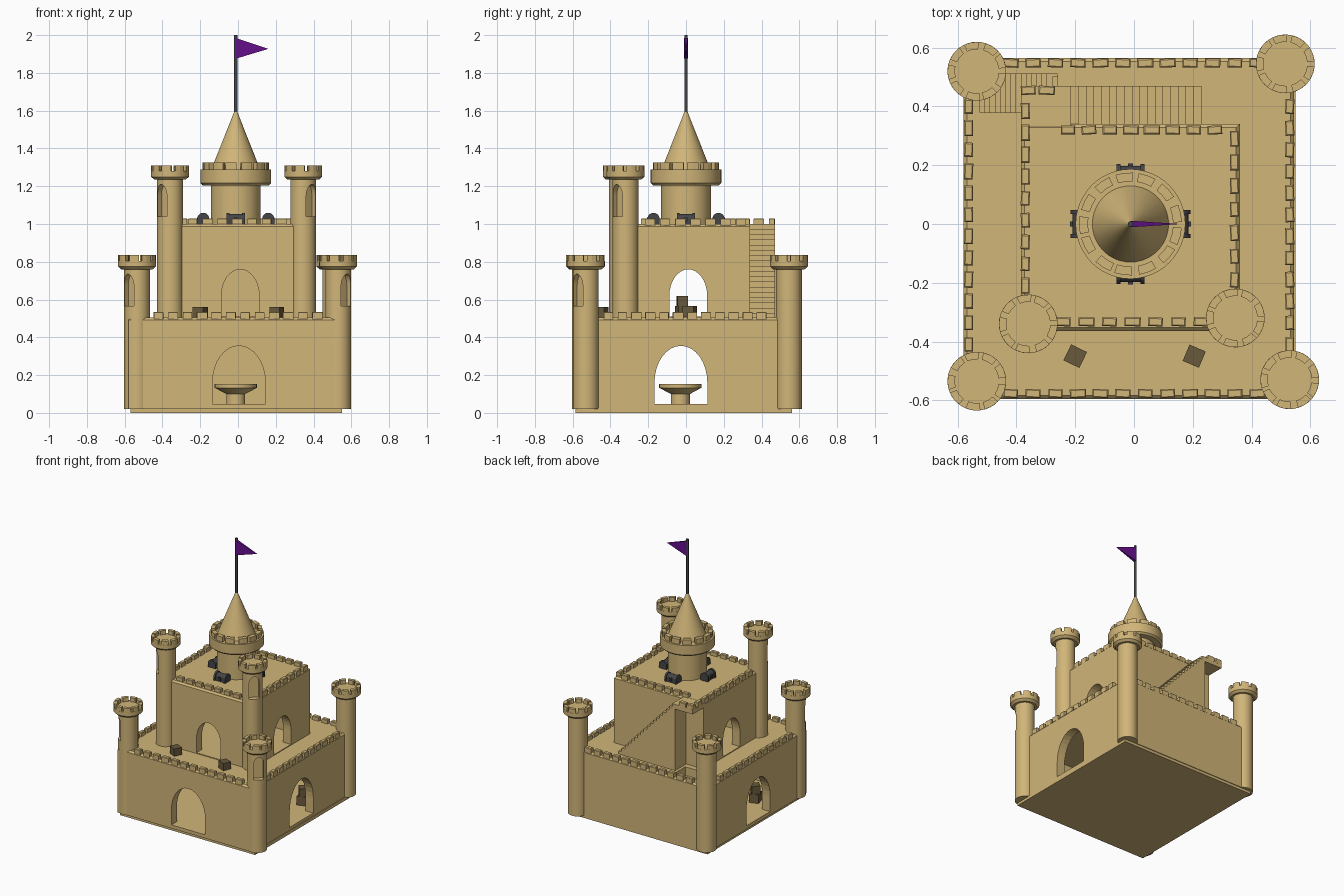
import bpy, bmesh, math, random
from mathutils import Matrix, Vector

if "Cube" in bpy.data.objects:
    bpy.data.objects.remove(bpy.data.objects["Cube"])

random.seed(4)


def material(name, rgb):
    m = bpy.data.materials.new(name)
    m.diffuse_color = (*rgb, 1)
    m.use_nodes = True
    m.node_tree.nodes["Principled BSDF"].inputs["Base Color"].default_value = m.diffuse_color
    return m


SAND = material("sandstone", (0.64, 0.465, 0.19))
WOOD = material("brown_wood", (0.14, 0.1, 0.045))
IRON = material("dark_iron", (0.06, 0.06, 0.065))
PURPLE = material("purple_cloth", (0.13, 0.005, 0.26))


def finish(bm, name, mat, smooth=False):
    bmesh.ops.recalc_face_normals(bm, faces=bm.faces)
    me = bpy.data.meshes.new(name)
    bm.to_mesh(me)
    bm.free()
    ob = bpy.data.objects.new(name, me)
    bpy.context.collection.objects.link(ob)
    me.materials.append(mat)
    if smooth:
        smooth_shade(ob)
    return ob


def activate(ob):
    bpy.ops.object.select_all(action='DESELECT')
    ob.select_set(True)
    bpy.context.view_layer.objects.active = ob


def smooth_shade(ob):
    activate(ob)
    bpy.ops.object.shade_smooth_by_angle(angle=math.radians(35))


def box(bm, lo, hi, rot=0, bevel=0):
    lo, hi = Vector(lo), Vector(hi)
    mat = (Matrix.Translation((lo + hi) / 2) @ Matrix.Rotation(rot, 4, 'Z')
           @ Matrix.Diagonal((*(hi - lo), 1)))
    vs = bmesh.ops.create_cube(bm, size=1, matrix=mat)['verts']
    if bevel:  # round only the upper edges
        top = [e for e in {e for v in vs for e in v.link_edges}
               if all(v.co.z > (lo.z + hi.z) / 2 for v in e.verts)]
        bmesh.ops.bevel(bm, geom=top, offset=bevel, segments=1, affect='EDGES')


def lathe(bm, cx, cy, profile, n=40):
    rings = [[bm.verts.new((cx + r * math.cos(2 * math.pi * i / n),
                            cy + r * math.sin(2 * math.pi * i / n), z))
              for i in range(n)] for r, z in profile]
    for a, b in zip(rings, rings[1:]):
        for i in range(n):
            j = (i + 1) % n
            bm.faces.new((a[i], a[j], b[j], b[i]))
    bm.faces.new(rings[0][::-1])
    bm.faces.new(rings[-1])


def arch(width, z0, spring, z1, y0, y1, place):
    """Arched prism along local y, used as a cutter."""
    bm = bmesh.new()
    w = width / 2
    pts = [(-w, z0), (w, z0)] + [
        (w * math.cos(math.pi * k / 16), spring + (z1 - spring) * math.sin(math.pi * k / 16))
        for k in range(17)]
    f = bm.faces.new([bm.verts.new((x, y0, z)) for x, z in pts])
    ext = bmesh.ops.extrude_face_region(bm, geom=[f])['geom']
    bmesh.ops.translate(bm, vec=(0, y1 - y0, 0),
                        verts=[g for g in ext if isinstance(g, bmesh.types.BMVert)])
    bm.transform(place)
    return finish(bm, "cutter", SAND)


def box_cutter(lo, hi):
    bm = bmesh.new()
    box(bm, lo, hi)
    return finish(bm, "cutter", SAND)


def cut(ob, cutters):
    activate(ob)
    for c in cutters:
        c.hide_render = True
        m = ob.modifiers.new("cut", 'BOOLEAN')
        m.operation, m.solver, m.object = 'DIFFERENCE', 'EXACT', c
        bpy.ops.object.modifier_apply(modifier=m.name)
        bpy.data.objects.remove(c)


def turned(x, y, angle=0):
    return Matrix.Translation((x, y, 0)) @ Matrix.Rotation(angle, 4, 'Z')


# Plinth and hollow lower and upper halls
bm = bmesh.new()
box(bm, (-0.57, -0.585, 0), (0.55, 0.56, 0.025))
finish(bm, "plinth", SAND)

bm = bmesh.new()
box(bm, (-0.58, -0.595, 0.02), (0.545, 0.565, 0.505), bevel=0.012)
lower = finish(bm, "lower_hall", SAND)
cut(lower, [box_cutter((-0.515, -0.53, 0.045), (0.48, 0.5, 0.44)),
            arch(0.28, 0.046, 0.16, 0.355, -1, -0.3, turned(0.005, 0)),
            arch(0.28, 0.046, 0.16, 0.355, -1, 1, turned(0, -0.027, math.pi / 2)),
            box_cutter((-0.525, 0.38, 0.1), (-0.26, 0.51, 0.8))])

bm = bmesh.new()
box(bm, (-0.385, -0.365, 0.495), (0.36, 0.34, 1.0), bevel=0.012)
upper = finish(bm, "upper_hall", SAND)
cut(upper, [box_cutter((-0.32, -0.3, 0.51), (0.295, 0.275, 0.93)),
            arch(0.2, 0.511, 0.62, 0.76, -1, -0.2, turned(0.012, 0)),
            arch(0.2, 0.511, 0.62, 0.76, -1, 1, turned(0, 0.012, math.pi / 2))])

# Solid stair up the back wall, overhanging landing, and stair down into the hall
bm = bmesh.new()
N = 18
for i in range(N):
    x1 = 0.23 - i * 0.47 / N
    box(bm, (x1 - 0.47 / N, 0.335, 0.5), (x1, 0.47, 0.5 + (i + 1) * 0.5 / N))
finish(bm, "outer_stair", SAND)
bm = bmesh.new()
box(bm, (-0.385, 0.33, 0.965), (-0.235, 0.47, 1.0))
finish(bm, "landing", SAND)
bm = bmesh.new()
for i in range(15):
    x0 = -0.525 + i * 0.265 / 15
    box(bm, (x0, 0.38, 0.04), (x0 + 0.265 / 15, 0.51, 0.49 - i * 0.03))
finish(bm, "inner_stair", SAND)


# Merlons along the walls: (start, end, count), blocks slightly irregular
def merlon_row(bm, a, b, n, z, along_x):
    for i in range(n):
        t = i / (n - 1)
        x, y = a[0] + (b[0] - a[0]) * t, a[1] + (b[1] - a[1]) * t
        l, w = 0.026 + random.uniform(-0.002, 0.002), 0.015
        hx, hy = (l, w) if along_x else (w, l)
        box(bm, (x - hx, y - hy, z - 0.01), (x + hx, y + hy, z + 0.03),
            random.uniform(-0.06, 0.06), 0.004)


bm = bmesh.new()
for y in (-0.577, 0.548):
    merlon_row(bm, (-0.42, y), (0.42, y), 12, 0.505, True)
for x in (-0.563, 0.53):
    merlon_row(bm, (x, -0.41), (x, 0.4), 12, 0.505, False)
finish(bm, "lower_merlons", SAND)
bm = bmesh.new()
merlon_row(bm, (-0.24, -0.333), (0.23, -0.333), 7, 1.0, True)
merlon_row(bm, (-0.225, 0.32), (0.275, 0.32), 8, 1.0, True)
merlon_row(bm, (-0.37, -0.21), (-0.37, 0.385), 9, 1.0, False)
merlon_row(bm, (0.342, -0.19), (0.342, 0.29), 7, 1.0, False)
merlon_row(bm, (-0.36, 0.455), (-0.297, 0.455), 2, 1.0, True)
finish(bm, "upper_merlons", SAND)


# Ring of curved merlon blocks
def merlon_ring(bm, cx, cy, r0, r1, z0, z1, n, fill):
    for i in range(n):
        mid = 2 * math.pi * (i + 0.5) / n + random.uniform(-0.04, 0.04)
        half = math.pi / n * fill
        arcs = [mid - half, mid, mid + half]
        outline = [(r1, t) for t in arcs] + [(r0, t) for t in arcs[::-1]]
        f = bm.faces.new([bm.verts.new((cx + r * math.cos(t), cy + r * math.sin(t), z0))
                          for r, t in outline])
        ext = bmesh.ops.extrude_face_region(bm, geom=[f])['geom']
        bmesh.ops.translate(bm, vec=(0, 0, z1 - z0),
                            verts=[g for g in ext if isinstance(g, bmesh.types.BMVert)])


# Corner towers with arched niches facing diagonally outwards
def tower(name, x, y, z0, zc):
    bm = bmesh.new()
    lathe(bm, x, y, [(0.068, z0), (0.068, zc), (0.083, zc), (0.1, zc + 0.015),
                     (0.1, zc + 0.045)])
    ob = finish(bm, name, SAND)
    facing = math.atan2(math.copysign(1, y), math.copysign(1, x)) + math.pi / 2
    cut(ob, [arch(0.07, zc - 0.195, zc - 0.085, zc - 0.025, -0.2, -0.03, turned(x, y, facing))])
    smooth_shade(ob)
    bm = bmesh.new()
    merlon_ring(bm, x, y, 0.075, 0.1, zc + 0.04, zc + 0.075, 9, 0.74)
    finish(bm, name + "_merlons", SAND)


for name, x, y in (("front_left", -0.535, -0.535), ("front_right", 0.53, -0.53),
                   ("back_left", -0.535, 0.52), ("back_right", 0.515, 0.545)):
    tower("lower_tower_" + name, x, y, 0.02, 0.76)
tower("upper_tower_left", -0.36, -0.34, 0.49, 1.235)
tower("upper_tower_right", 0.345, -0.32, 0.49, 1.235)

# Central keep, spire, flagpole and flag
CX = -0.012
bm = bmesh.new()
lathe(bm, CX, 0, [(0.132, 0.99), (0.132, 1.205), (0.175, 1.205), (0.187, 1.217),
                  (0.187, 1.288)], 48)
finish(bm, "keep", SAND, True)
bm = bmesh.new()
merlon_ring(bm, CX, 0, 0.145, 0.175, 1.28, 1.325, 13, 0.72)
finish(bm, "keep_merlons", SAND)
bm = bmesh.new()
lathe(bm, CX, 0, [(0.131, 1.285), (0.004, 1.605)], 40)
finish(bm, "spire", SAND, True)
bm = bmesh.new()
lathe(bm, CX, 0, [(0.009, 1.58), (0.009, 2.0)], 16)
finish(bm, "flagpole", IRON, True)
bm = bmesh.new()
a = [bm.verts.new((CX, y, z)) for y, z in
     ((-0.011, 1.875), (0.011, 1.875), (0.011, 1.985), (-0.011, 1.985))]
tip = bm.verts.new((0.16, 0, 1.927))
bm.faces.new(a)
for i in range(4):
    bm.faces.new((a[i], a[(i + 1) % 4], tip))
finish(bm, "flag", PURPLE)

# Domed chests on four sides of the keep
for k in range(4):
    bm = bmesh.new()
    for x0, x1, r in ((-0.046, 0.046, 0.026), (-0.048, -0.034, 0.032), (0.034, 0.048, 0.032)):
        pts = [(-r, 0.995), (r, 0.995)] + [
            (r * math.cos(math.pi * i / 10), 1.027 + r * math.sin(math.pi * i / 10))
            for i in range(11)]
        f = bm.faces.new([bm.verts.new((x0, y, z)) for y, z in pts])
        ext = bmesh.ops.extrude_face_region(bm, geom=[f])['geom']
        bmesh.ops.translate(bm, vec=(x1 - x0, 0, 0),
                            verts=[g for g in ext if isinstance(g, bmesh.types.BMVert)])
    box(bm, (-0.009, -0.034, 1.012), (0.009, -0.02, 1.034))
    bm.transform(turned(CX, 0, k * math.pi / 2) @ Matrix.Translation((0, -0.172, 0)))
    finish(bm, "chest_%d" % (k + 1), IRON)

# Round table in the lower hall
bm = bmesh.new()
lathe(bm, -0.012, -0.03, [(0.05, 0.04), (0.05, 0.1), (0.06, 0.105), (0.112, 0.133),
                          (0.112, 0.153)], 32)
finish(bm, "round_table", SAND, True)

# Crates: on the lower roof and stacked inside both halls
for i, (x, y, z, s, r) in enumerate((
        (-0.2, -0.45, 0.5, 0.06, -0.45), (0.205, -0.45, 0.5, 0.06, -0.4),
        (0.16, -0.02, 0.505, 0.06, 0.3), (0.16, -0.02, 0.565, 0.055, 0.1),
        (0.22, 0.02, 0.505, 0.06, -0.3), (0.4, 0.2, 0.04, 0.07, 0.3),
        (0.4, 0.2, 0.11, 0.06, 0.7), (-0.4, -0.25, 0.04, 0.07, 0.3),
        (-0.4, -0.25, 0.11, 0.06, 0.8))):
    bm = bmesh.new()
    h = s / 2
    box(bm, (x - h, y - h, z), (x + h, y + h, z + s), r)
    finish(bm, "crate_%d" % (i + 1), WOOD)
